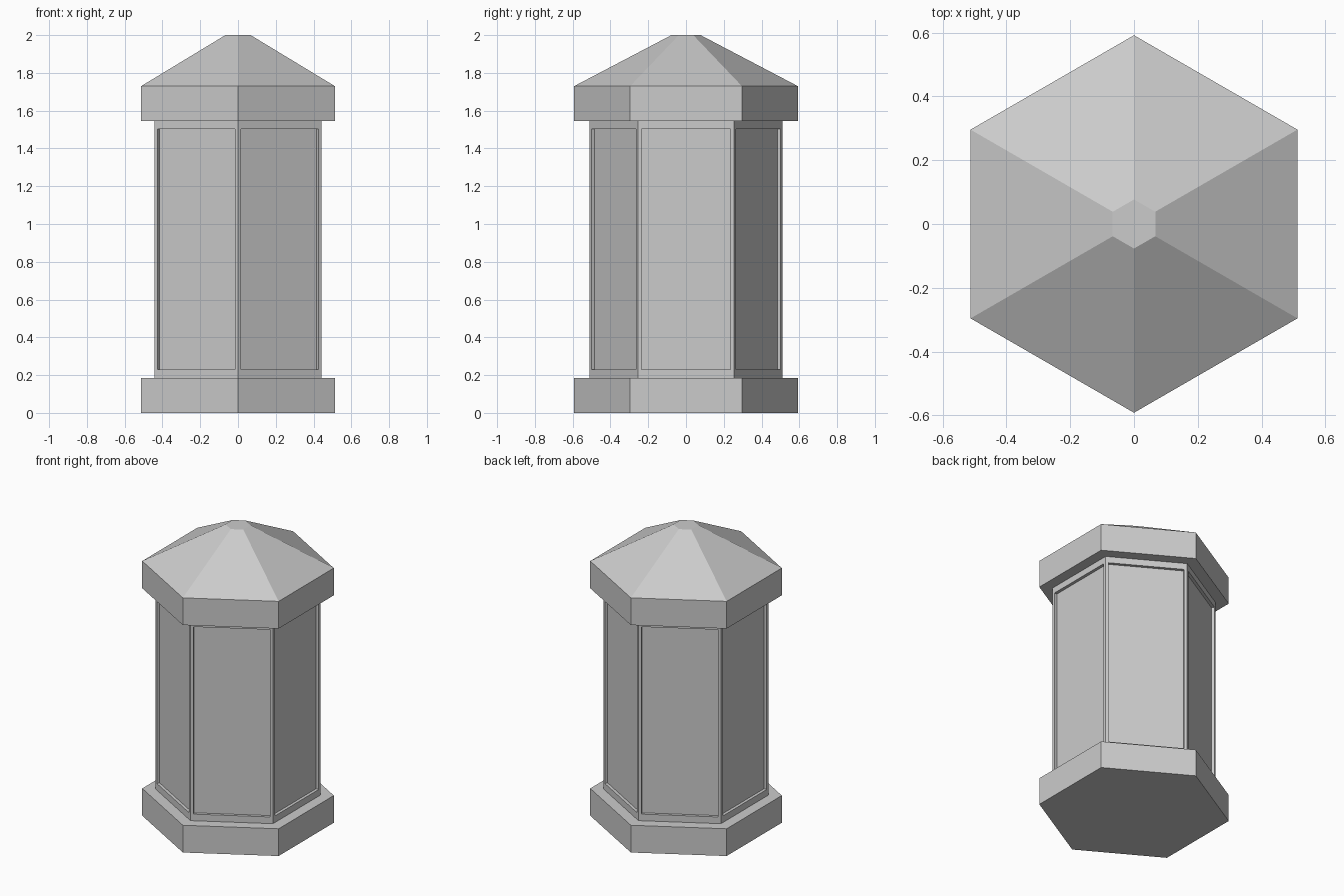
import bpy, bmesh, math

if "Cube" in bpy.data.objects:
    bpy.data.objects.remove(bpy.data.objects["Cube"])

grey = bpy.data.materials.new("plain grey")
grey.diffuse_color = (0.6, 0.6, 0.6, 1)
grey.use_nodes = True
grey.node_tree.nodes["Principled BSDF"].inputs["Base Color"].default_value = grey.diffuse_color


def hex_stack(rings, caps=True):
    """Stack hexagon rings (radius, z), corners pointing along +-y."""
    bm = bmesh.new()
    loops = []
    for r, z in rings:
        loops.append([bm.verts.new((r * math.cos(a), r * math.sin(a), z))
                      for a in (math.radians(30 + 60 * i) for i in range(6))])
    for lo, hi in zip(loops, loops[1:]):
        for i in range(6):
            j = (i + 1) % 6
            bm.faces.new((lo[i], lo[j], hi[j], hi[i]))
    if caps:
        bm.faces.new(loops[0][::-1])
        bm.faces.new(loops[-1])
    bm.normal_update()
    return bm


def finish(bm, name):
    mesh = bpy.data.meshes.new(name)
    bm.to_mesh(mesh)
    bm.free()
    mesh.materials.append(grey)
    bpy.context.collection.objects.link(bpy.data.objects.new(name, mesh))


BASE_TOP, CAP_BOTTOM = 0.185, 1.545

# Plinth
finish(hex_stack([(0.592, 0), (0.592, BASE_TOP)]), "base")

# Body with a recessed panel in every side
body = hex_stack([(0.51, BASE_TOP), (0.51, CAP_BOTTOM)], caps=False)
sides = list(body.faces)
bmesh.ops.inset_individual(body, faces=sides, thickness=0.027, depth=0)
rim_faces = bmesh.ops.inset_individual(body, faces=sides, thickness=0, depth=0)
for f in sides:
    n = f.normal.copy()
    for v in f.verts:
        v.co -= n * 0.02
# Frame is taller at the top and bottom than at the sides
for v in body.verts:
    if BASE_TOP + 0.01 < v.co.z < 0.5:
        v.co.z = 0.23
    elif 1.2 < v.co.z < CAP_BOTTOM - 0.01:
        v.co.z = 1.502
finish(body, "panelled_body")

# Eave band and sloping roof with small flat top
finish(hex_stack([(0.592, CAP_BOTTOM), (0.592, 1.73), (0.077, 2.0)]), "roof")
